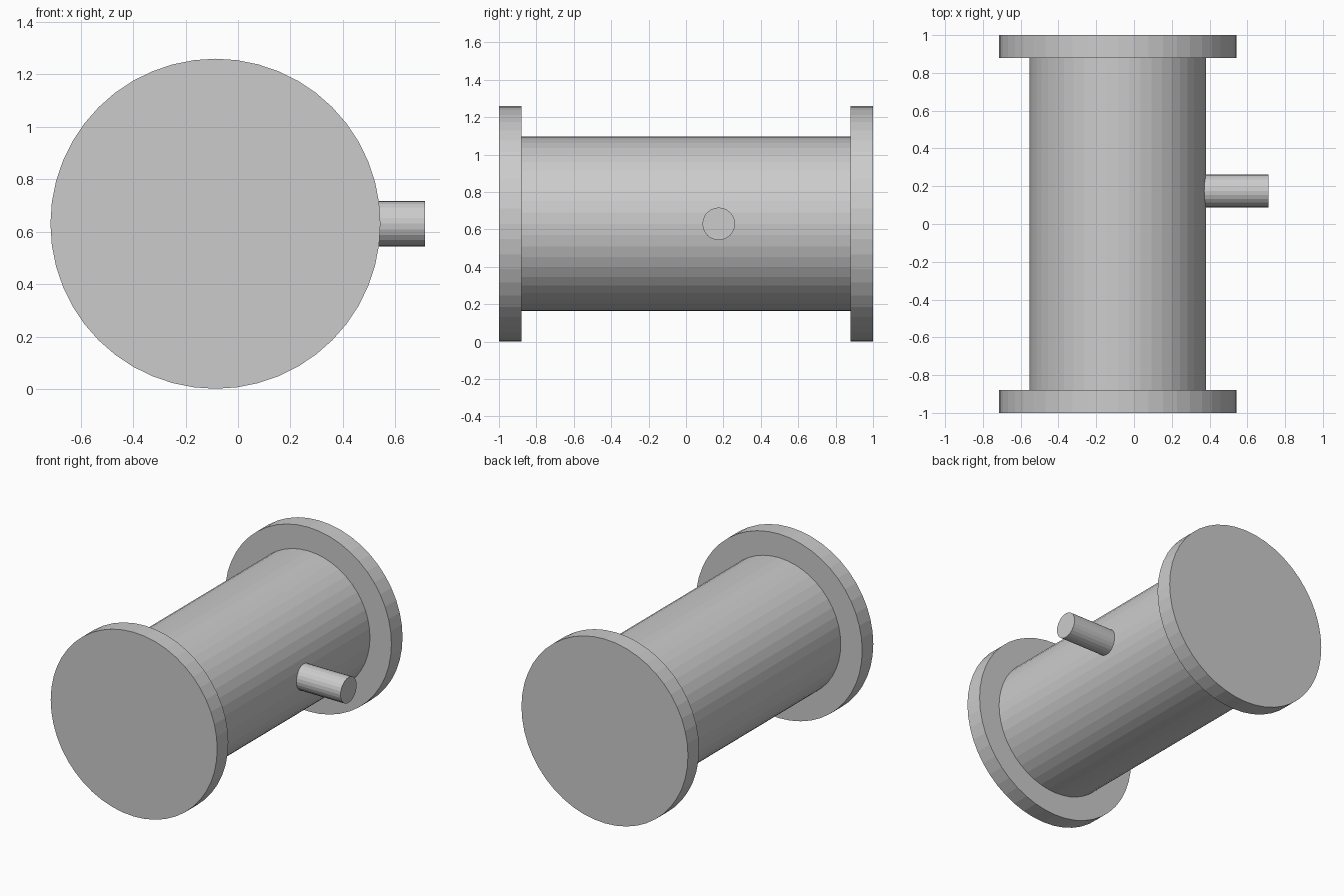
import bpy
from math import pi

if "Cube" in bpy.data.objects:
    bpy.data.objects.remove(bpy.data.objects["Cube"])

CX, CZ = -0.086, 0.63  # barrel axis position


def cylinder(name, start, end, radius, axis, offset, sides):
    """Cylinder running from start to end along x or y."""
    mid = (start + end) / 2
    if axis == 'Y':
        loc, rot = (offset, mid, CZ), (pi / 2, 0, 0)
    else:
        loc, rot = (mid, offset, CZ), (0, pi / 2, 0)
    bpy.ops.mesh.primitive_cylinder_add(vertices=sides, radius=radius,
                                        depth=end - start, location=loc, rotation=rot)
    obj = bpy.context.object
    obj.name = name
    return obj


# main barrel between the end discs
cylinder("barrel", -0.88, 0.88, 0.467, 'Y', CX, 48)

# matching discs at both ends
for name, start, end in (("front_flange", -1.0, -0.88), ("back_flange", 0.88, 1.0)):
    cylinder(name, start, end, 0.629, 'Y', CX, 48)

# side stub, rooted inside the barrel
cylinder("side_stub", CX + 0.4, 0.713, 0.087, 'X', 0.175, 24)
